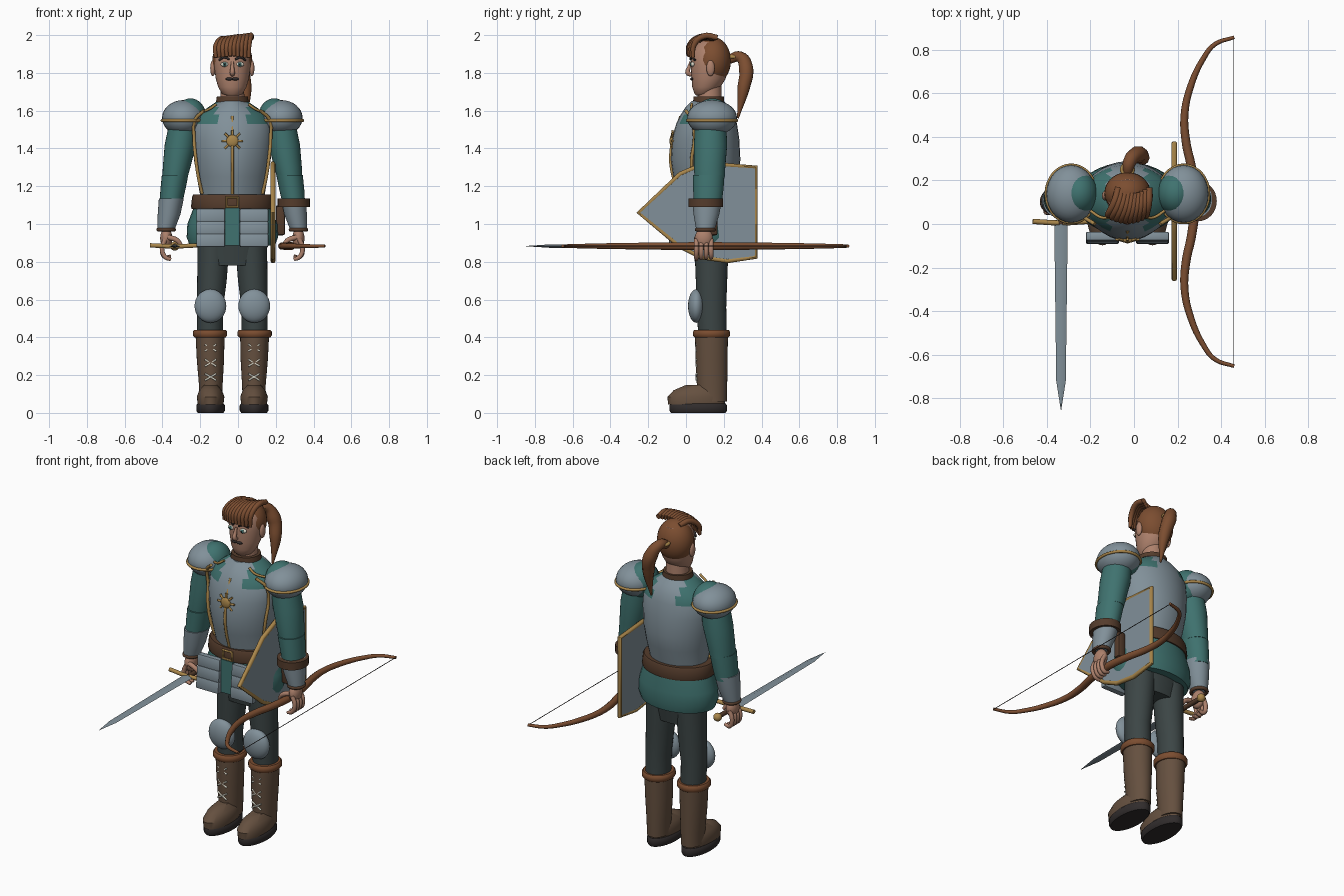
import bpy, bmesh, math
from mathutils import Vector, Matrix

if "Cube" in bpy.data.objects:
    bpy.data.objects.remove(bpy.data.objects["Cube"])

CX = -0.03  # body centre line
PARTS = []


def material(name, r, g, b):
    m = bpy.data.materials.new(name)
    m.use_nodes = True
    m.diffuse_color = (r, g, b, 1)
    m.node_tree.nodes["Principled BSDF"].inputs["Base Color"].default_value = (r, g, b, 1)
    return m


STEEL = material("steel", .22, .28, .32)
TEAL = material("teal cloth", .05, .17, .16)
TROUSER = material("dark trousers", .045, .06, .06)
BOOT = material("boot leather", .13, .08, .05)
BELT = material("belt leather", .09, .045, .025)
RUST = material("russet", .2, .075, .03)
SKIN = material("skin", .42, .22, .15)
GOLD = material("gold", .4, .24, .07)
IVORY = material("ivory", .7, .68, .58)
DARK = material("dark", .03, .025, .025)


def register(name, mesh, *mats):
    for m in mats:
        mesh.materials.append(m)
    ob = bpy.data.objects.new(name, mesh)
    ob.location.x = CX
    bpy.context.collection.objects.link(ob)
    PARTS.append(ob)
    return ob


def finish(name, bm, *mats):
    bmesh.ops.recalc_face_normals(bm, faces=bm.faces)
    mesh = bpy.data.meshes.new(name)
    bm.to_mesh(mesh)
    bm.free()
    return register(name, mesh, *mats)


def loft(name, rings, *mats, n=32, ridge=0):
    """Stack of ellipses (x, y, z, rx, ry), capped; ridge pulls the front to a keel."""
    bm = bmesh.new()
    loops = []
    for x, y, z, rx, ry in rings:
        loop = []
        for i in range(n):
            a = math.tau * i / n
            keel = ridge * max(0, -math.sin(a)) ** 8
            loop.append(bm.verts.new((x + rx * math.cos(a), y + ry * math.sin(a) - keel, z)))
        loops.append(loop)
    for a, b in zip(loops, loops[1:]):
        for i in range(n):
            j = (i + 1) % n
            bm.faces.new((a[i], a[j], b[j], b[i]))
    bm.faces.new(loops[0])
    bm.faces.new(loops[-1])
    return finish(name, bm, *mats)


def ball(name, loc, size, mat, rot=None):
    bm = bmesh.new()
    bmesh.ops.create_uvsphere(bm, u_segments=28, v_segments=16, radius=1)
    m = Matrix.Translation(loc) @ (rot or Matrix()) @ Matrix.Diagonal((*size, 1))
    bmesh.ops.transform(bm, matrix=m, verts=bm.verts)
    return finish(name, bm, mat)


def box(name, loc, size, mat, rot=None, bevel=0):
    bm = bmesh.new()
    bmesh.ops.create_cube(bm, size=1)
    m = Matrix.Translation(loc) @ (rot or Matrix()) @ Matrix.Diagonal((*size, 1))
    bmesh.ops.transform(bm, matrix=m, verts=bm.verts)
    if bevel:
        bmesh.ops.bevel(bm, geom=bm.edges, offset=bevel, segments=2, affect='EDGES', profile=.5)
    return finish(name, bm, mat)


def tube(name, pts, radius, mat, taper=None, closed=False, straight=False):
    """Round tube through points; taper lists a radius factor per point."""
    cu = bpy.data.curves.new(name, 'CURVE')
    cu.dimensions = '3D'
    cu.bevel_depth, cu.bevel_resolution, cu.use_fill_caps = radius, 3, True
    cu.resolution_u = 6
    sp = cu.splines.new('BEZIER')
    sp.bezier_points.add(len(pts) - 1)
    sp.use_cyclic_u = closed
    for i, (p, co) in enumerate(zip(sp.bezier_points, pts)):
        p.co = co
        p.handle_left_type = p.handle_right_type = 'VECTOR' if straight else 'AUTO'
        p.radius = taper[i] if taper else 1
    tmp = bpy.data.objects.new(name + "_path", cu)
    bpy.context.collection.objects.link(tmp)
    deps = bpy.context.evaluated_depsgraph_get()
    mesh = bpy.data.meshes.new_from_object(tmp.evaluated_get(deps))
    bpy.data.objects.remove(tmp)
    mesh.materials.clear()
    return register(name, mesh, mat)


def hoop(name, loc, rx, ry, radius, mat):
    pts = [(loc[0] + rx * math.cos(a), loc[1] + ry * math.sin(a), loc[2])
           for a in (math.tau * i / 12 for i in range(12))]
    return tube(name, pts, radius, mat, closed=True)


# Torso: cuirass with cloth showing at the shoulders
torso = loft("cuirass", [(0, .11, 1.1, .17, .13), (0, .11, 1.16, .172, .14), (0, .11, 1.25, .188, .165),
                         (0, .11, 1.34, .203, .178), (0, .11, 1.45, .213, .172), (0, .115, 1.53, .208, .155),
                         (0, .12, 1.58, .18, .135), (0, .12, 1.62, .125, .11), (0, .12, 1.65, .08, .08)],
             STEEL, TEAL, ridge=.012)
for f in torso.data.polygons:
    if f.center.z > 1.55 and abs(f.center.x) > .085:
        f.material_index = 1
tube("chest_ridge", [(0, -.028, 1.57), (0, -.068, 1.45), (0, -.082, 1.34), (0, -.068, 1.25), (0, -.04, 1.16)],
     .008, GOLD)
ball("sun_disc", (0, -.075, 1.44), (.032, .012, .032), GOLD)
for i in range(8):
    a = math.tau * i / 8
    tube("sun_ray", [(.03 * math.cos(a), -.074, 1.44 + .03 * math.sin(a)),
                     (.056 * math.cos(a), -.07, 1.44 + .056 * math.sin(a))], .006, GOLD, straight=True)
loft("collar", [(0, .12, 1.62, .09, .085), (0, .12, 1.675, .082, .08)], BELT)
loft("belt", [(0, .11, 1.08, .215, .165), (0, .11, 1.09, .219, .168), (0, .11, 1.145, .213, .163),
              (0, .11, 1.155, .207, .158)], BELT)
tube("buckle", [(x, -.058, z) for x, z in ((-.03, 1.09), (.03, 1.09), (.03, 1.14), (-.03, 1.14))],
     .008, GOLD, closed=True, straight=True)
loft("tunic_skirt", [(0, .115, 1.1, .2, .15), (0, .115, 1.0, .238, .165), (0, .115, .93, .242, .168),
                     (0, .115, .885, .225, .158)], TEAL)
box("skirt_front_panel", (0, -.055, .985), (.075, .02, .2), TEAL)
loft("hips", [(0, .13, .78, .165, .08), (0, .13, .9, .19, .1)], TROUSER)

# Head, neck and face
loft("neck", [(0, .125, 1.62, .066, .064), (0, .125, 1.76, .06, .062)], SKIN)
loft("head", [(0, .085, 1.68, .035, .03), (0, .095, 1.69, .055, .05), (0, .108, 1.725, .075, .075),
              (0, .12, 1.77, .088, .09), (0, .125, 1.84, .097, .1), (0, .13, 1.91, .093, .097),
              (0, .135, 1.96, .065, .07), (0, .135, 1.975, .03, .03)], SKIN)
ball("hair_cap", (0, .142, 1.865), (.106, .096, .125), RUST)
tube("nose", [(0, .026, 1.86), (0, .016, 1.83), (0, .01, 1.8), (0, .034, 1.79)], .014, SKIN, taper=[.5, .7, 1, .7])
for x in (-.016, .016):
    ball("lip", (x, .032, 1.768), (.02, .01, .008), DARK)
for s in (-1, 1):
    ball("ear", (s * .103, .13, 1.825), (.014, .022, .042), SKIN)
    ball("eye", (s * .04, .036, 1.845), (.022, .012, .013), IVORY)
    ball("iris", (s * .04, .026, 1.845), (.01, .006, .011), TEAL)
    ball("pupil", (s * .04, .021, 1.845), (.004, .003, .005), DARK)
    tube("brow", [(s * .016, .024, 1.872), (s * .042, .028, 1.882), (s * .07, .048, 1.868)], .006, DARK)

# Fringe locks and ponytail
for i in range(10):
    x = -.088 + i * .0195
    top = 1.965 + .002 * i
    side = 3.5 * x * x
    tube("fringe_lock", [(x * .8 + .03, .14 + side, top + .004), (x * .9 + .018, .07 + side, top + .012),
                         (x, .018 + side, top - .03), (x, .01 + side, 1.89 - abs(x) * .12)],
         .015, RUST, taper=[1, 1.1, 1, .6])
hoop("hair_tie", (0, .25, 1.885), .024, .024, .01, GOLD)
tube("ponytail", [(0, .225, 1.87), (.01, .285, 1.885), (.045, .318, 1.82), (.068, .305, 1.72), (.07, .275, 1.56)],
     .04, RUST, taper=[.6, .75, 1, .85, .12])

for s in (-1, 1):
    # Cuirass trim
    tube("side_trim", [(s * .15, .0, 1.6), (s * .198, .03, 1.55), (s * .203, .045, 1.46), (s * .193, .03, 1.34),
                       (s * .178, .035, 1.24), (s * .16, .05, 1.16)], .009, GOLD)
    tube("neck_trim", [(s * .085, .03, 1.635), (s * .12, .03, 1.61), (s * .17, .06, 1.59)], .007, GOLD)
    # Hip plates in overlapping rows
    for row in range(3):
        box("hip_plate", (s * .115, -.058 - .006 * row, 1.045 - .066 * row), (.152, .04, .07), STEEL,
            Matrix.Rotation(-.08, 4, 'X'), bevel=.008)
    # Arms
    loft("sleeve_upper", [(s * .25, .13, 1.58, .075, .08), (s * .275, .13, 1.42, .083, .088),
                          (s * .295, .125, 1.3, .073, .083), (s * .303, .125, 1.25, .067, .08)], TEAL)
    loft("sleeve_lower", [(s * .303, .12, 1.26, .07, .084), (s * .315, .118, 1.18, .066, .08),
                          (s * .325, .115, 1.11, .06, .074)], TEAL)
    loft("bracer", [(s * .323, .112, 1.135, .066, .08), (s * .335, .108, 1.05, .06, .068),
                    (s * .35, .103, .975, .046, .05)], STEEL)
    hoop("wrist_cuff", (s * .35, .103, .97), .042, .046, .01, BELT)
    ball("palm", (s * .35, .095, .925), (.032, .047, .055), SKIN)
    for k in range(4):
        y = .055 + .026 * k
        tube("finger", [(s * .355, y, .92), (s * .372, y, .87), (s * .355, y, .825), (s * .325, y, .812 + .006 * k)],
             .013, SKIN, taper=[1, 1, .95, .7])
    tube("thumb", [(s * .34, .06, .93), (s * .295, .055, .915), (s * .265, .06, .88)], .014, SKIN, taper=[1, 1, .7])
    # Pauldrons
    ball("pauldron", (s * .258, .138, 1.562), (.114, .132, .094), STEEL)
    ball("shoulder_cloth", (s * .222, .14, 1.565), (.085, .1, .1), TEAL)
    hoop("pauldron_band", (s * .258, .138, 1.548), .114, .131, .008, GOLD)
    # Legs
    loft("trouser_leg", [(s * .118, .14, .4, .068, .075), (s * .118, .135, .56, .07, .078),
                         (s * .108, .135, .7, .078, .083), (s * .1, .135, .88, .084, .09)], TROUSER)
    ball("knee_guard", (s * .116, .055, .566), (.084, .044, .089), STEEL)
    loft("boot_shaft", [(s * .114, .138, .06, .06, .078), (s * .114, .138, .14, .062, .08),
                        (s * .116, .135, .28, .072, .085), (s * .118, .135, .42, .077, .087)], BOOT)
    loft("boot_cuff", [(s * .118, .135, .4, .083, .09), (s * .118, .135, .41, .091, .098),
                       (s * .118, .135, .43, .091, .098), (s * .118, .135, .44, .083, .09)], RUST)
    loft("boot_foot", [(s * .115, .055, .045, .068, .15), (s * .115, .055, .085, .073, .153),
                       (s * .115, .065, .12, .06, .13), (s * .115, .085, .148, .035, .085)], BOOT)
    loft("boot_sole", [(s * .115, .065, 0, .068, .145), (s * .115, .065, .012, .076, .152),
                       (s * .115, .065, .04, .076, .152), (s * .115, .065, .05, .068, .145)], DARK)
    for z in (.19, .265, .345):
        for d in (-1, 1):
            tube("boot_lace", [(s * .115 - .03, .056, z - d * .018), (s * .115 + .03, .056, z + d * .018)],
                 .005, IVORY, straight=True)

# Sword in the right hand
bm = bmesh.new()
outline = [(-.031, .01), (-.022, -.72), (0, -.86), (.022, -.72), (.031, .01)]
rim = [bm.verts.new((x - .305, y, .883)) for x, y in outline]
for h in (.009, -.009):
    base, tip = (bm.verts.new((-.305, y, .883 + h)) for y in (.01, -.72))
    for quad in ((rim[0], rim[1], tip, base), (rim[1], rim[2], tip), (rim[2], rim[3], tip), (rim[3], rim[4], base, tip)):
        bm.faces.new(quad)
finish("sword_blade", bm, STEEL)
tube("sword_guard", [(-.435, .012, .887), (-.305, .005, .882), (-.18, .012, .887)], .012, GOLD)
tube("sword_grip", [(-.305, .0, .883), (-.305, .16, .883)], .014, BELT, straight=True)
ball("sword_pommel", (-.305, .175, .883), (.024, .024, .024), GOLD)

# Bow in the left hand, with its string
BOW_Y = .102
limb = [(.49, .755), (.4, .722), (.347, .655), (.29, .53), (.262, .4), (.268, .28), (.295, .15)]
path = [(x, BOW_Y + d, .883) for x, d in limb] + [(.31, BOW_Y, .883)]
path += [(x, BOW_Y - d, .883) for x, d in reversed(limb)]
half = [.4, .5, .6, .75, .85, .95, 1]
tube("bow", path, .021, RUST, taper=half + [1.05] + half[::-1])
tube("bow_string", [(.488, BOW_Y - .755, .883), (.488, BOW_Y + .755, .883)], .002, DARK, straight=True)

# Shield on the left forearm, point forward
edge = [(.37, 1.3), (.37, .825), (.22, .805), (.08, .825), (-.03, .88), (-.25, 1.06), (-.03, 1.265), (.1, 1.32)]
bm = bmesh.new()
face = bm.faces.new([bm.verts.new((.205, y, z)) for y, z in edge])
ext = bmesh.ops.extrude_face_region(bm, geom=[face])
bmesh.ops.translate(bm, vec=(.02, 0, 0), verts=[v for v in ext["geom"] if isinstance(v, bmesh.types.BMVert)])
finish("shield", bm, STEEL)
tube("shield_rim", [(.215, y, z) for y, z in edge], .013, GOLD, closed=True, straight=True)
loft("shield_strap", [(.325, .105, 1.09, .085, .092), (.325, .105, 1.135, .085, .092)], BELT)
box("shield_handle", (.255, .145, 1.02), (.05, .045, .16), BELT, bevel=.012)

# Smooth shading with crisp edges
bpy.ops.object.select_all(action='DESELECT')
for ob in PARTS:
    ob.select_set(True)
bpy.context.view_layer.objects.active = PARTS[0]
bpy.ops.object.shade_smooth_by_angle(angle=math.radians(40))
